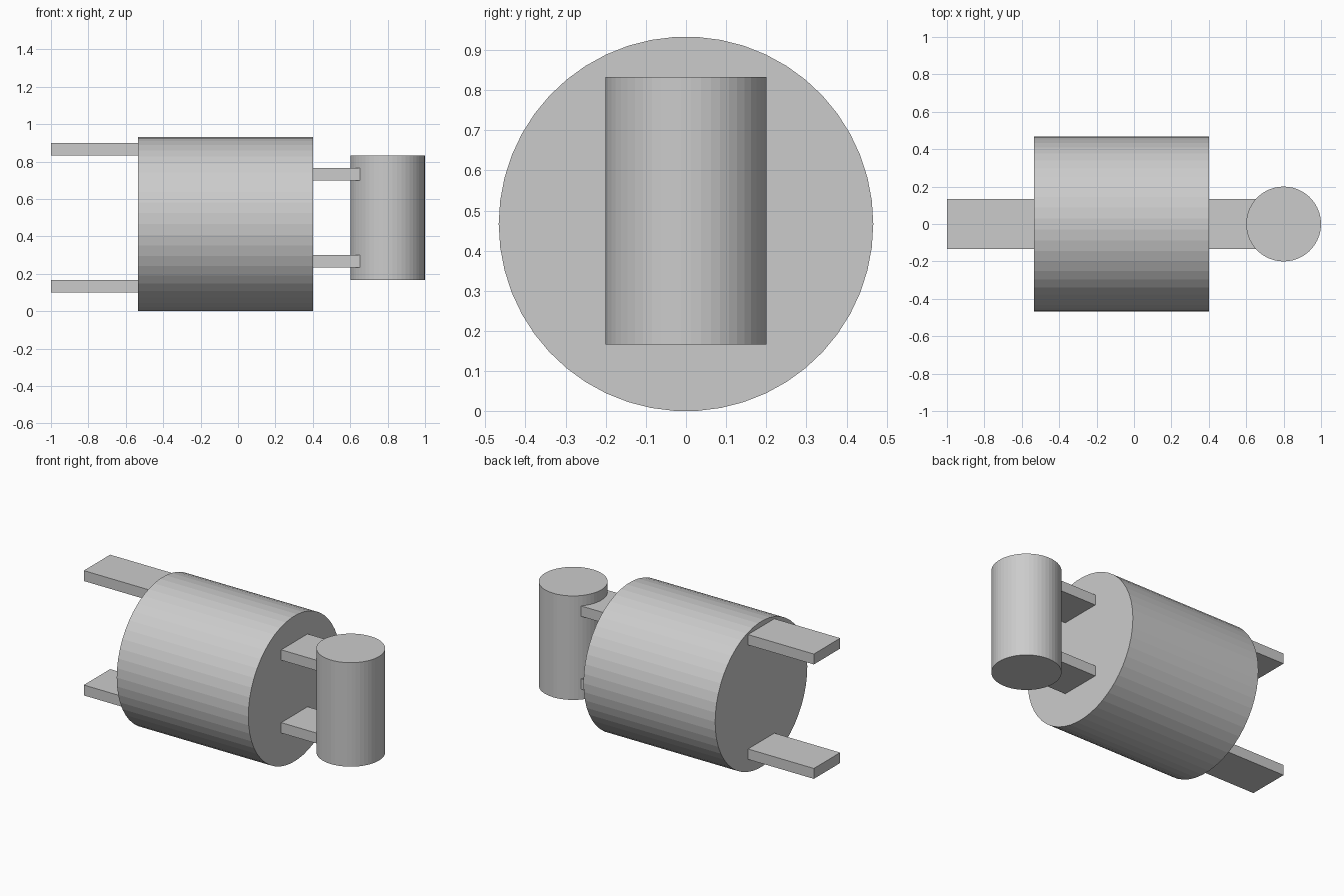
import bpy
from math import pi

if "Cube" in bpy.data.objects:
    bpy.data.objects.remove(bpy.data.objects["Cube"])

U = 1 / 15      # design unit of the model
MID = 7 * U     # height of the drum axis
SIDES = 50


def cylinder(name, radius, length, location, rotation=(0, 0, 0)):
    bpy.ops.mesh.primitive_cylinder_add(vertices=SIDES, radius=radius, depth=length,
                                        location=location, rotation=rotation)
    bpy.context.object.name = name


def bar(name, x0, x1, z):
    bpy.ops.mesh.primitive_cube_add(size=1, location=((x0 + x1) / 2, 0, z))
    ob = bpy.context.object
    ob.name = name
    ob.scale = (x1 - x0, 4 * U, U)
    bpy.ops.object.transform_apply(location=False, rotation=False, scale=True)


# Large horizontal drum
cylinder("drum", 7 * U, 14 * U, (-U, 0, MID), (0, pi / 2, 0))

# Small upright cylinder
cylinder("upright_cylinder", 3 * U, 10 * U, (12 * U, 0, 7.5 * U))

# Flat bars behind the drum
for label, z in (("upper", 13 * U), ("lower", 2 * U)):
    bar(label + "_prong", -1, -7.8 * U, z)

# Flat bars joining drum and upright cylinder
for label, z in (("upper", 11 * U), ("lower", 4 * U)):
    bar(label + "_bracket", 5.8 * U, 10 * U, z)
